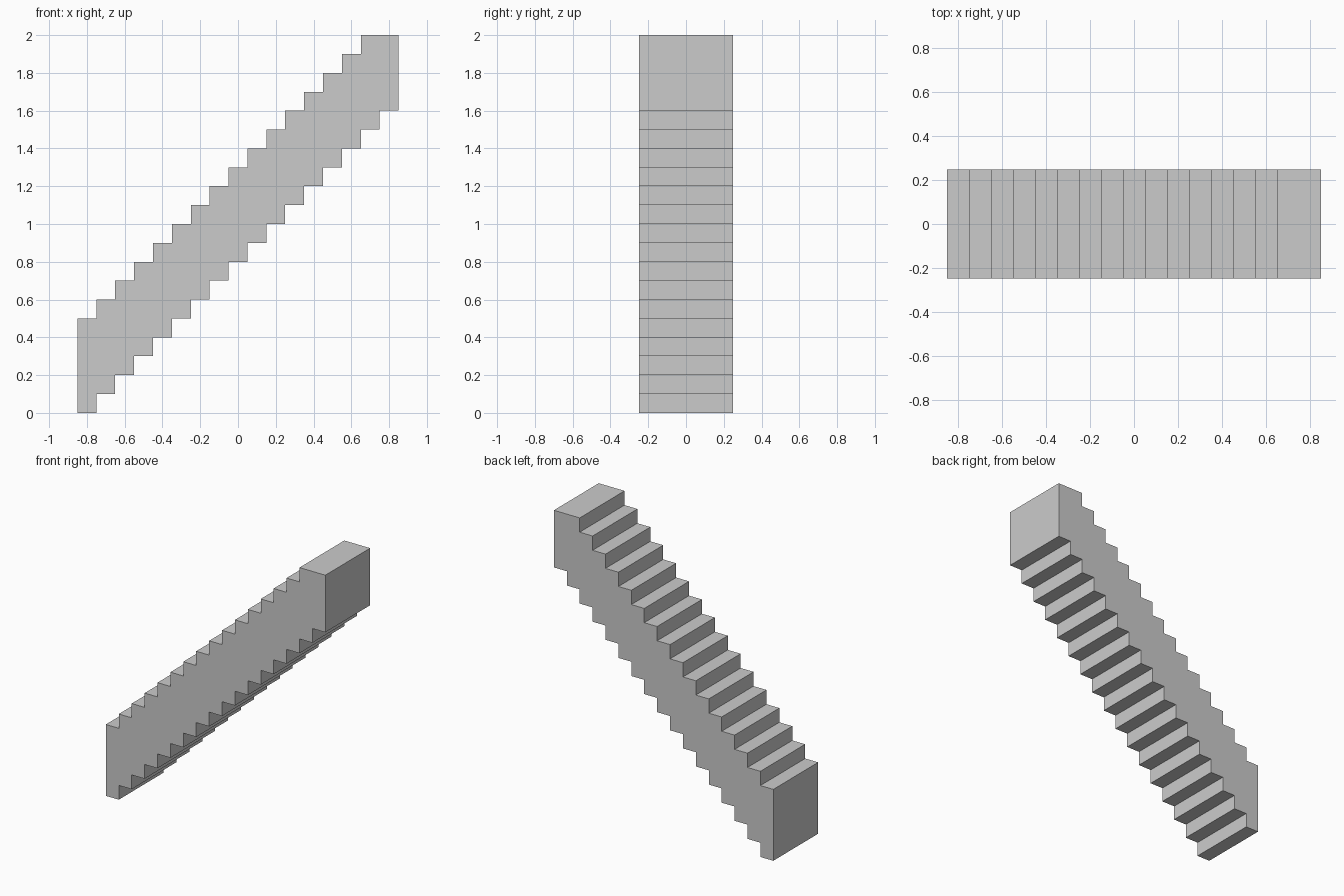
import bpy, bmesh

if "Cube" in bpy.data.objects:
    bpy.data.objects.remove(bpy.data.objects["Cube"])

STEPS = 17        # columns along the flight
TREAD = 0.1       # tread depth and riser height
HALF_WIDTH = 0.248
X0 = -0.85

# Side profile: sawtooth underside going up, then treads coming back down
profile = []
for i in range(STEPS):
    x, z = X0 + i * TREAD, i * TREAD
    profile += [(x, z), (x + TREAD, z)]
for i in reversed(range(STEPS - 1)):
    x, z = X0 + i * TREAD, 0.5 + i * TREAD
    # the top step is a double-depth landing
    right = x + TREAD * (2 if i == STEPS - 2 else 1)
    profile += [(right, z), (x, z)]

# Extrude the profile across the stair width
bm = bmesh.new()
face = bm.faces.new([bm.verts.new((x, -HALF_WIDTH, z)) for x, z in profile])
result = bmesh.ops.extrude_face_region(bm, geom=[face], use_keep_orig=True)
moved = [v for v in result["geom"] if isinstance(v, bmesh.types.BMVert)]
bmesh.ops.translate(bm, verts=moved, vec=(0, 2 * HALF_WIDTH, 0))
bmesh.ops.recalc_face_normals(bm, faces=bm.faces)

mesh = bpy.data.meshes.new("stair_flight")
bm.to_mesh(mesh)
bm.free()
stairs = bpy.data.objects.new("stair_flight", mesh)
bpy.context.collection.objects.link(stairs)
